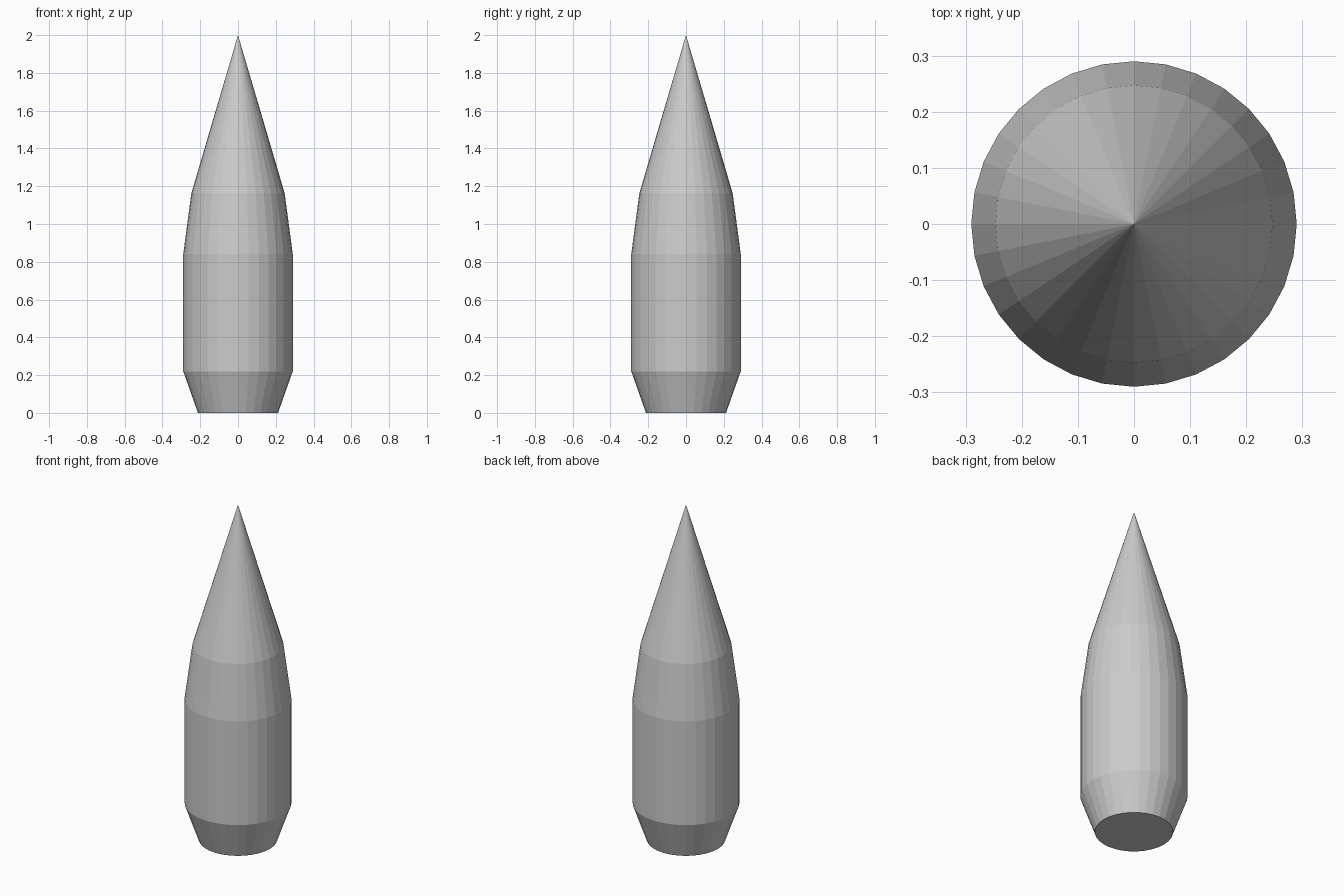
import bpy, bmesh
from math import cos, sin, tau

if "Cube" in bpy.data.objects:
    bpy.data.objects.remove(bpy.data.objects["Cube"])

SIDES = 32
# (radius, height) from base to shoulder
PROFILE = [(0.212, 0.0), (0.29, 0.22), (0.29, 0.84), (0.247, 1.163)]
TIP_Z = 2.0

bm = bmesh.new()

# Stacked rings of the body
rings = [[bm.verts.new((r * cos(tau * i / SIDES), r * sin(tau * i / SIDES), z))
          for i in range(SIDES)] for r, z in PROFILE]
for low, high in zip(rings, rings[1:]):
    for i in range(SIDES):
        j = (i + 1) % SIDES
        bm.faces.new((low[i], low[j], high[j], high[i]))

# Pointed nose
tip = bm.verts.new((0, 0, TIP_Z))
for i in range(SIDES):
    bm.faces.new((rings[-1][i], rings[-1][(i + 1) % SIDES], tip))

# Flat base
bm.faces.new(rings[0][::-1])

mesh = bpy.data.meshes.new("pointed_body")
bm.to_mesh(mesh)
bm.free()
bpy.context.collection.objects.link(bpy.data.objects.new("pointed_body", mesh))
